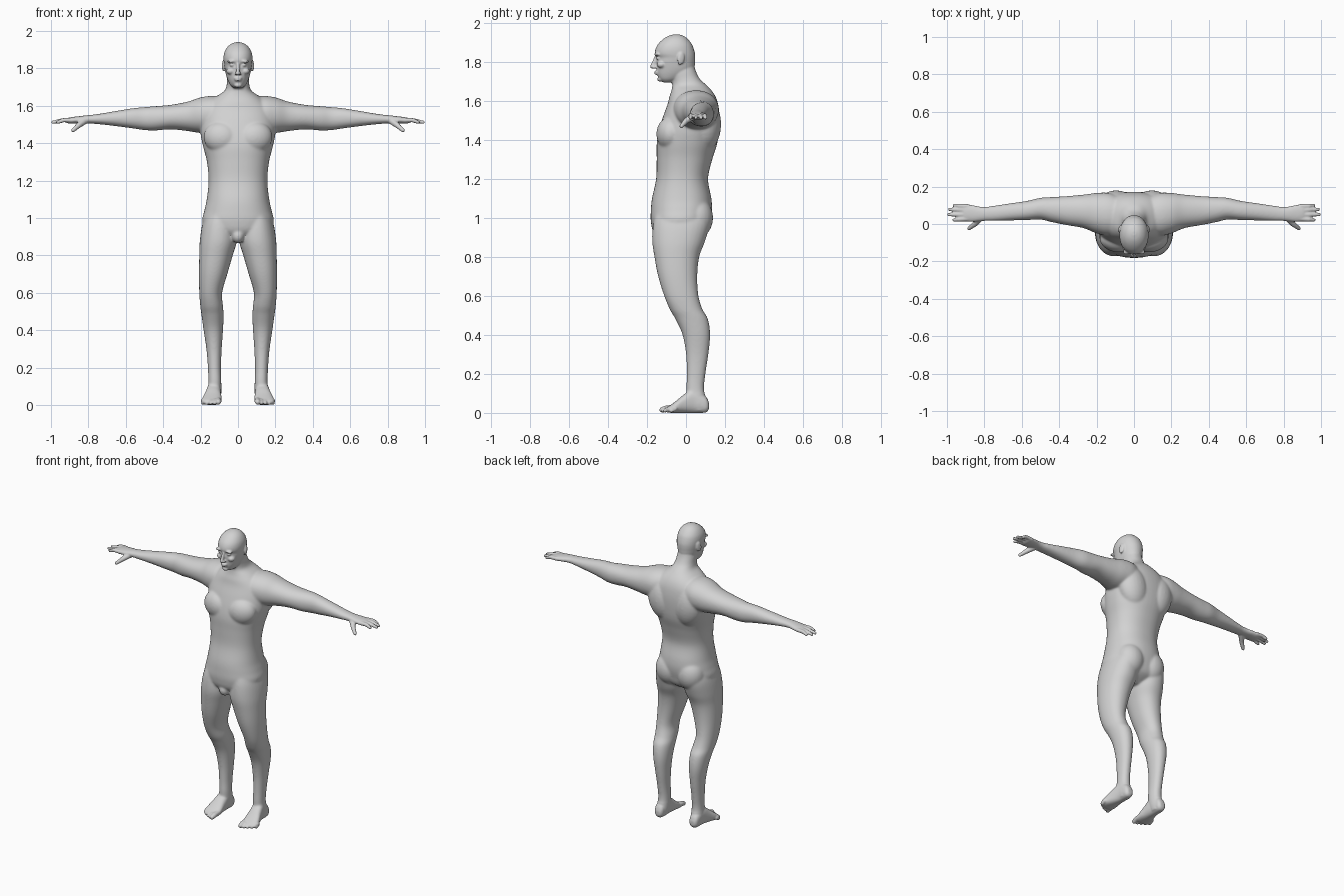
import bpy, bmesh, math
from mathutils import Vector, Matrix, Euler

bm = bmesh.new()
ORDER = {'x': (2, 0, 1), 'y': (0, 2, 1), 'z': (0, 1, 2)}


def spline(rings, steps=5):
    """Smooth the list of sections along the limb."""
    pts = [Vector(r) for r in rings]
    out = []
    for i in range(len(pts) - 1):
        a, b, c, d = pts[max(i - 1, 0)], pts[i], pts[i + 1], pts[min(i + 2, len(pts) - 1)]
        for k in range(steps):
            t = k / steps
            out.append(0.5 * (2 * b + (c - a) * t + (2 * a - 5 * b + 4 * c - d) * t * t
                              + (3 * b - a - 3 * c + d) * t ** 3))
    return out + [pts[-1]]


def loft(axis, rings, power=2.0, n=32):
    """Closed skin through rounded sections (t, u0, u1, v0, v1)."""
    loops = []
    for t, u0, u1, v0, v1 in spline(rings):
        loop = []
        for k in range(n):
            a = 2 * math.pi * k / n
            c, s = math.cos(a), math.sin(a)
            u = (u0 + u1) / 2 + (u1 - u0) / 2 * math.copysign(abs(c) ** (2 / power), c)
            v = (v0 + v1) / 2 + (v1 - v0) / 2 * math.copysign(abs(s) ** (2 / power), s)
            loop.append(bm.verts.new([(u, v, t)[i] for i in ORDER[axis]]))
        loops.append(loop)
    for a, b in zip(loops, loops[1:]):
        for k in range(n):
            bm.faces.new((a[k], a[(k + 1) % n], b[(k + 1) % n], b[k]))
    bm.faces.new(loops[0])
    bm.faces.new(loops[-1])


def blob(loc, rad, rot=(0, 0, 0)):
    bmesh.ops.create_uvsphere(bm, u_segments=24, v_segments=16, radius=1,
                              matrix=Matrix.LocRotScale(Vector(loc), Euler(rot), Vector(rad)))


def digit(points, radii):
    """Chain of tapered capsules for fingers and toes."""
    for p, r in zip(points, radii):
        blob(p, (r, r, r))
    for p, q, r0, r1 in zip(points, points[1:], radii, radii[1:]):
        p, q = Vector(p), Vector(q)
        m = Matrix.Translation((p + q) / 2) @ (q - p).to_track_quat('Z', 'Y').to_matrix().to_4x4()
        bmesh.ops.create_cone(bm, cap_ends=True, segments=16, radius1=r0, radius2=r1,
                              depth=(q - p).length, matrix=m)


# --- one side: leg
loft('z', [(1.05, .01, .16, -.15, .11), (.97, .01, .19, -.168, .12), (.88, .006, .204, -.173, .098),
           (.8, .028, .207, -.162, .068), (.7, .057, .209, -.143, .058), (.6, .085, .207, -.112, .064),
           (.53, .08, .202, -.083, .085), (.48, .077, .195, -.054, .113), (.4, .08, .184, -.018, .124),
           (.3, .087, .169, 0, .115), (.2, .091, .161, .004, .1), (.12, .089, .159, .002, .093),
           (.05, .09, .163, .01, .108), (.012, .098, .155, .03, .105)], 2.15)
# foot and toes
loft('y', [(.118, .112, .143, .02, .05), (.1, .098, .158, .002, .085), (.04, .092, .165, 0, .125),
           (-.01, .09, .177, 0, .095), (-.05, .087, .19, 0, .062), (-.085, .09, .192, .001, .036),
           (-.1, .1, .175, .006, .025)], 2.4)
for i in range(5):
    x, tip = .104 + .0205 * i, -.122 + .003 * i + .0022 * i * i
    r = .016 if i == 0 else .0115
    digit([(x, -.065, .026), (x, tip + .02, .022), (x + .001, tip, r)], [r, r, r * .9])
# buttock, shoulder blade, chest muscle
blob((.078, .055, 1.0), (.09, .084, .105))
blob((.095, .1, 1.48), (.1, .08, .14), (0, .2, 0))
blob((.09, -.085, 1.43), (.095, .066, .085), (0, -.2, .15))
# arm
loft('x', [(.05, -.02, .13, 1.51, 1.64), (.13, -.062, .165, 1.46, 1.653), (.2, -.05, .166, 1.455, 1.645),
           (.27, -.022, .157, 1.465, 1.622), (.36, -.006, .149, 1.474, 1.605),
           (.44, .01, .144, 1.468, 1.598), (.5, .024, .14, 1.47, 1.593), (.57, .021, .124, 1.48, 1.586),
           (.66, .019, .111, 1.492, 1.571), (.75, .016, .098, 1.502, 1.556),
           (.81, .016, .091, 1.506, 1.549), (.86, .012, .1, 1.506, 1.543),
           (.9, .014, .105, 1.504, 1.538), (.918, .022, .102, 1.51, 1.532)], 2.15)
# fingers and thumb
for y0, y1, tip in ((.027, .022, .962), (.05, .05, .99), (.073, .078, .986), (.094, .1, .96)):
    digit([(.89, y0, 1.523), (.935, (y0 + y1) / 2, 1.523), (tip, y1, 1.512)], [.0125, .0115, .009])
digit([(.82, .035, 1.52), (.852, -.001, 1.495), (.882, -.024, 1.469)], [.019, .0145, .0105])
# ear, eye, brow, cheek
blob((.077, -.026, 1.815), (.007, .019, .033), (-.15, 0, .3))
blob((.031, -.14, 1.818), (.014, .013, .009))
blob((.032, -.145, 1.838), (.028, .017, .008), (0, .1, -.25))
blob((.04, -.125, 1.785), (.022, .024, .018))
blob((.011, -.163, 1.771), (.008, .011, .007))

# --- mirror everything so far to the other side
copy = bmesh.ops.duplicate(bm, geom=bm.verts[:] + bm.edges[:] + bm.faces[:])['geom']
for v in copy:
    if isinstance(v, bmesh.types.BMVert):
        v.co.x *= -1

# --- torso and neck: z, half width, front, back
torso = [(.875, .03, -.1, .03), (.92, .15, -.163, .1), (.98, .19, -.18, .122), (1.04, .18, -.18, .133),
         (1.1, .167, -.174, .13), (1.2, .157, -.153, .113), (1.3, .166, -.15, .135),
         (1.38, .186, -.15, .16), (1.45, .2, -.138, .17), (1.52, .2, -.117, .172),
         (1.58, .185, -.095, .165), (1.62, .15, -.085, .152), (1.65, .115, -.075, .133),
         (1.68, .073, -.07, .105), (1.71, .061, -.072, .072), (1.75, .057, -.085, .051), (1.79, .05, -.09, .04)]
loft('z', [(z, -w, w, f, b) for z, w, f, b in torso], 2.25, 48)
blob((0, -.135, .905), (.035, .04, .04))
# --- head
head = [(1.694, .022, -.118, -.06), (1.71, .04, -.137, -.025), (1.735, .054, -.148, .02),
        (1.765, .064, -.151, .042), (1.8, .071, -.153, .046), (1.82, .074, -.151, .047),
        (1.84, .077, -.16, .046), (1.865, .077, -.156, .04), (1.89, .071, -.143, .03),
        (1.915, .056, -.118, .01), (1.932, .035, -.09, -.012), (1.94, .012, -.062, -.038)]
loft('z', [(z, -w, w, f, b) for z, w, f, b in head], 2.1, 40)
# nose, lips, chin
digit([(0, -.152, 1.828), (0, -.163, 1.8), (0, -.174, 1.774)], [.008, .009, .0105])
blob((0, -.147, 1.748), (.023, .016, .005))
blob((0, -.146, 1.737), (.02, .016, .005))
blob((0, -.13, 1.71), (.021, .017, .013))

# --- fuse all parts into a single skin
bmesh.ops.recalc_face_normals(bm, faces=bm.faces[:])
mesh = bpy.data.meshes.new("human_figure")
bm.to_mesh(mesh)
bm.free()
body = bpy.data.objects.new("human_figure", mesh)
bpy.context.collection.objects.link(body)
fuse = body.modifiers.new("fuse", 'REMESH')
fuse.mode = 'VOXEL'
fuse.voxel_size = 0.005
fused = bpy.data.meshes.new_from_object(body.evaluated_get(bpy.context.evaluated_depsgraph_get()))
body.modifiers.clear()
body.data = fused
fused.polygons.foreach_set("use_smooth", [True] * len(fused.polygons))

# --- soften the large forms strongly, the hands, feet and face lightly
large = body.vertex_groups.new(name="large_forms")
large.add([v.index for v in fused.vertices
           if abs(v.co.x) < .8 and .1 < v.co.z < 1.7 - max(0, -v.co.y - .1)], 1.0, 'REPLACE')
for name, count, group in (("soften", 22, "large_forms"), ("polish", 2, "")):
    mod = body.modifiers.new(name, 'SMOOTH')
    mod.factor, mod.iterations, mod.vertex_group = 0.5, count, group

skin = bpy.data.materials.new("light_grey")
skin.diffuse_color = (0.65, 0.65, 0.65, 1)
fused.materials.clear()
fused.materials.append(skin)
